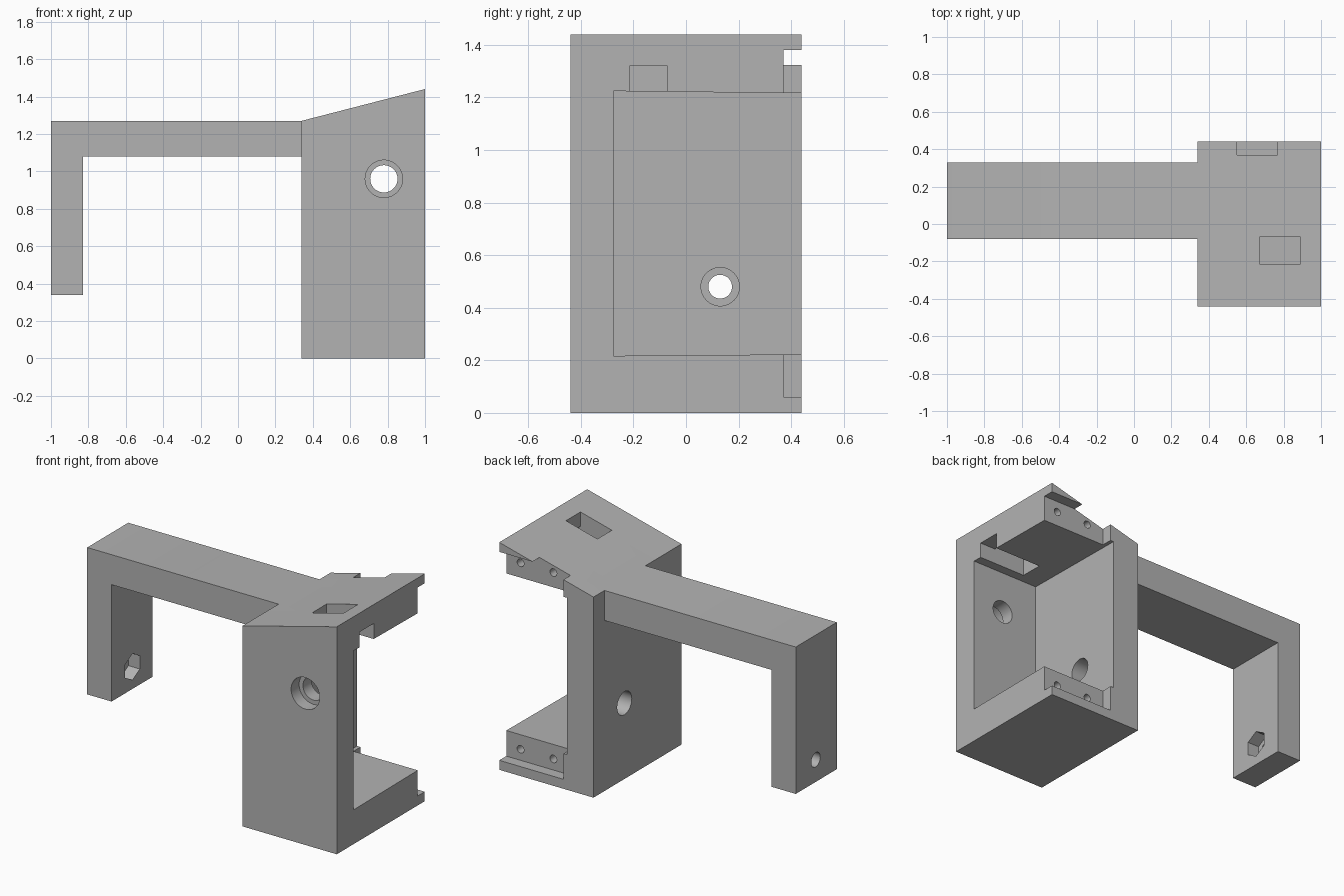
import bpy
import bmesh
from math import pi, radians
from mathutils import Matrix, Vector

default = bpy.data.objects.get("Cube")
if default:
    bpy.data.objects.remove(default, do_unlink=True)

grey = bpy.data.materials.new("mid_grey")
grey.use_nodes = True
COLOUR = (0.45, 0.45, 0.45, 1)
grey.diffuse_color = COLOUR
grey.node_tree.nodes["Principled BSDF"].inputs["Base Color"].default_value = COLOUR


def finish(name, bm):
    bmesh.ops.recalc_face_normals(bm, faces=bm.faces)
    mesh = bpy.data.meshes.new(name)
    bm.to_mesh(mesh)
    bm.free()
    mesh.materials.append(grey)
    obj = bpy.data.objects.new(name, mesh)
    bpy.context.collection.objects.link(obj)
    return obj


def prism(name, axis, profile, start, end):
    """Extrude a profile along x (profile in y, z) or along y (profile in x, z)."""
    bm = bmesh.new()
    place = (lambda a, b: (start, a, b)) if axis == "x" else (lambda a, b: (a, start, b))
    face = bm.faces.new([bm.verts.new(place(a, b)) for a, b in profile])
    new = bmesh.ops.extrude_face_region(bm, geom=[face])["geom"]
    step = Vector((end - start, 0, 0) if axis == "x" else (0, end - start, 0))
    bmesh.ops.translate(bm, vec=step, verts=[v for v in new if isinstance(v, bmesh.types.BMVert)])
    return finish(name, bm)


def box(name, x, y, z):
    return prism(name, "y", [(x[0], z[0]), (x[1], z[0]), (x[1], z[1]), (x[0], z[1])], *y)


def bore(name, axis, centre, radius, start, end, sides=48):
    """Round or polygonal cutter along x or y; centre gives the other two coordinates."""
    bm = bmesh.new()
    bmesh.ops.create_cone(bm, cap_ends=True, segments=sides, radius1=radius,
                          radius2=radius, depth=abs(end - start))
    mid = (start + end) / 2
    a, b = centre
    if axis == "x":
        spin, spot = Matrix.Rotation(pi / 2, 4, "Y"), (mid, a, b)
    else:
        spin, spot = Matrix.Rotation(pi / 2, 4, "X"), (a, mid, b)
    # start with a corner pointing up
    first = max((spin @ v.co for v in bm.verts), key=lambda p: p.z)
    side = first.y if axis == "x" else first.x
    if abs(side) > 0.001:
        spin = spin @ Matrix.Rotation(pi / sides, 4, "Z")
    bmesh.ops.transform(bm, matrix=Matrix.Translation(spot) @ spin, verts=bm.verts)
    return finish(name, bm)


def combine(target, tool, operation="DIFFERENCE"):
    mod = target.modifiers.new("combine", "BOOLEAN")
    mod.operation, mod.solver, mod.object = operation, "EXACT", tool
    bpy.ops.object.select_all(action="DESELECT")
    bpy.context.view_layer.objects.active = target
    target.select_set(True)
    bpy.ops.object.modifier_apply(modifier=mod.name)
    bpy.data.objects.remove(tool, do_unlink=True)


# Housing with a sloping top
bracket = prism("bracket", "y", [(0.34, 0), (1, 0), (1, 1.44), (0.34, 1.27)], -0.44, 0.44)

# Arm with its hanging leg
arm = prism("arm", "y", [(-1, 0.34), (-0.83, 0.34), (-0.83, 1.08), (0.42, 1.08),
                         (0.42, 1.27), (-1, 1.27)], -0.08, 0.33)
combine(bracket, arm, "UNION")

# Main cavity, slightly tapered, open to the right-hand end and the back
combine(bracket, prism("cavity", "x", [(-0.275, 0.217), (0.6, 0.224),
                                       (0.6, 1.214), (-0.275, 1.224)], 0.526, 1.2))

# Shallow recess for a cover at the back
combine(bracket, box("cover_recess", (0.55, 1.2), (0.37, 0.6), (0.06, 1.38)))

# Channel in the cavity ceiling and the window above it
combine(bracket, box("ceiling_channel", (0.67, 1.2), (-0.215, -0.07), (1.1, 1.32)))
combine(bracket, box("top_window", (0.67, 0.89), (-0.215, -0.07), (1.15, 1.6)))

# Stepped hole in the front wall
combine(bracket, bore("front_hole", "y", (0.78, 0.96), 0.073, -0.6, -0.15))
combine(bracket, bore("front_counterbore", "y", (0.78, 0.96), 0.1, -0.6, -0.36))

# Hole in the side wall, and leg hole with a hexagonal nut pocket
combine(bracket, bore("wall_hole", "x", (0.13, 0.48), 0.073, 0.2, 0.7))
combine(bracket, bore("leg_hole", "x", (0.13, 0.48), 0.045, -1.2, -0.7))
combine(bracket, bore("nut_pocket", "x", (0.13, 0.48), 0.084, -0.91, -0.7, 6))

# Cover screw holes
for x in (0.67, 0.9):
    for z in (0.13, 1.31):
        combine(bracket, bore("screw_hole", "y", (x, z), 0.024, 0.2, 0.5, 24))

bpy.ops.object.shade_smooth_by_angle(angle=radians(25))
